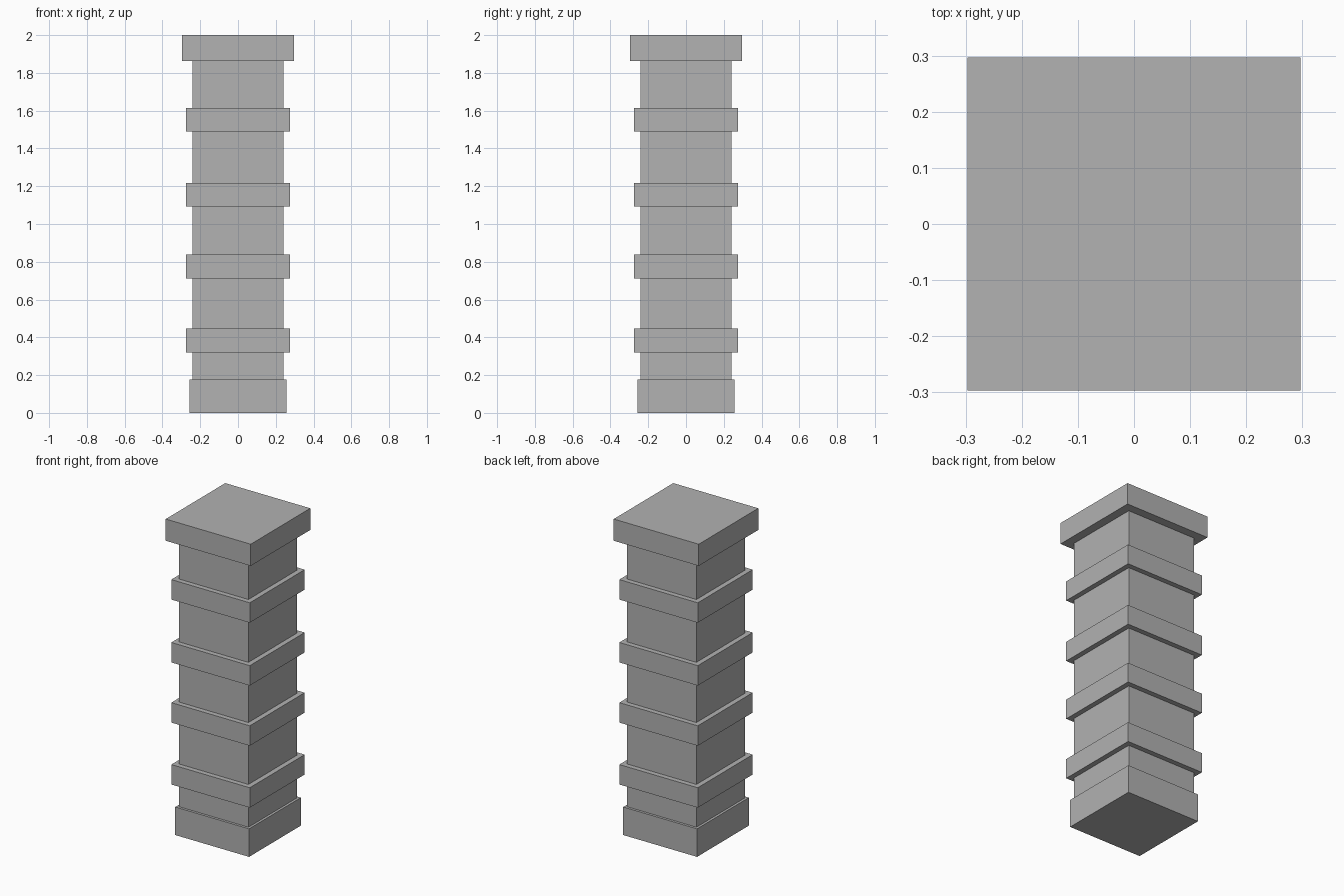
import bpy

old = bpy.data.objects.get("Cube")
if old:
    bpy.data.objects.remove(old, do_unlink=True)

GREY = (0.445, 0.445, 0.445, 1.0)
stone = bpy.data.materials.new("stone_grey")
stone.use_nodes = True
stone.diffuse_color = GREY
stone.node_tree.nodes["Principled BSDF"].inputs["Base Color"].default_value = GREY


def block(name, half_width, bottom, top):
    """Square block between two heights, centred on the column axis."""
    bpy.ops.mesh.primitive_cube_add(size=1, location=(0, 0, (bottom + top) / 2))
    obj = bpy.context.object
    obj.name = name
    obj.scale = (2 * half_width, 2 * half_width, top - bottom)
    bpy.ops.object.transform_apply(location=False, rotation=False, scale=True)
    obj.data.materials.append(stone)
    return obj


# Base, shaft and cap, butted end to end
BASE_TOP, CAP_BOTTOM = 0.177, 1.863
block("base", 0.258, 0, BASE_TOP)
block("shaft", 0.242, BASE_TOP, CAP_BOTTOM)
block("cap", 0.297, CAP_BOTTOM, 2)

# Raised bands around the shaft
BAND_HEIGHT = 0.126
for i, bottom in enumerate((0.321, 0.712, 1.092, 1.489)):
    block(f"band_{i + 1}", 0.274, bottom, bottom + BAND_HEIGHT)
